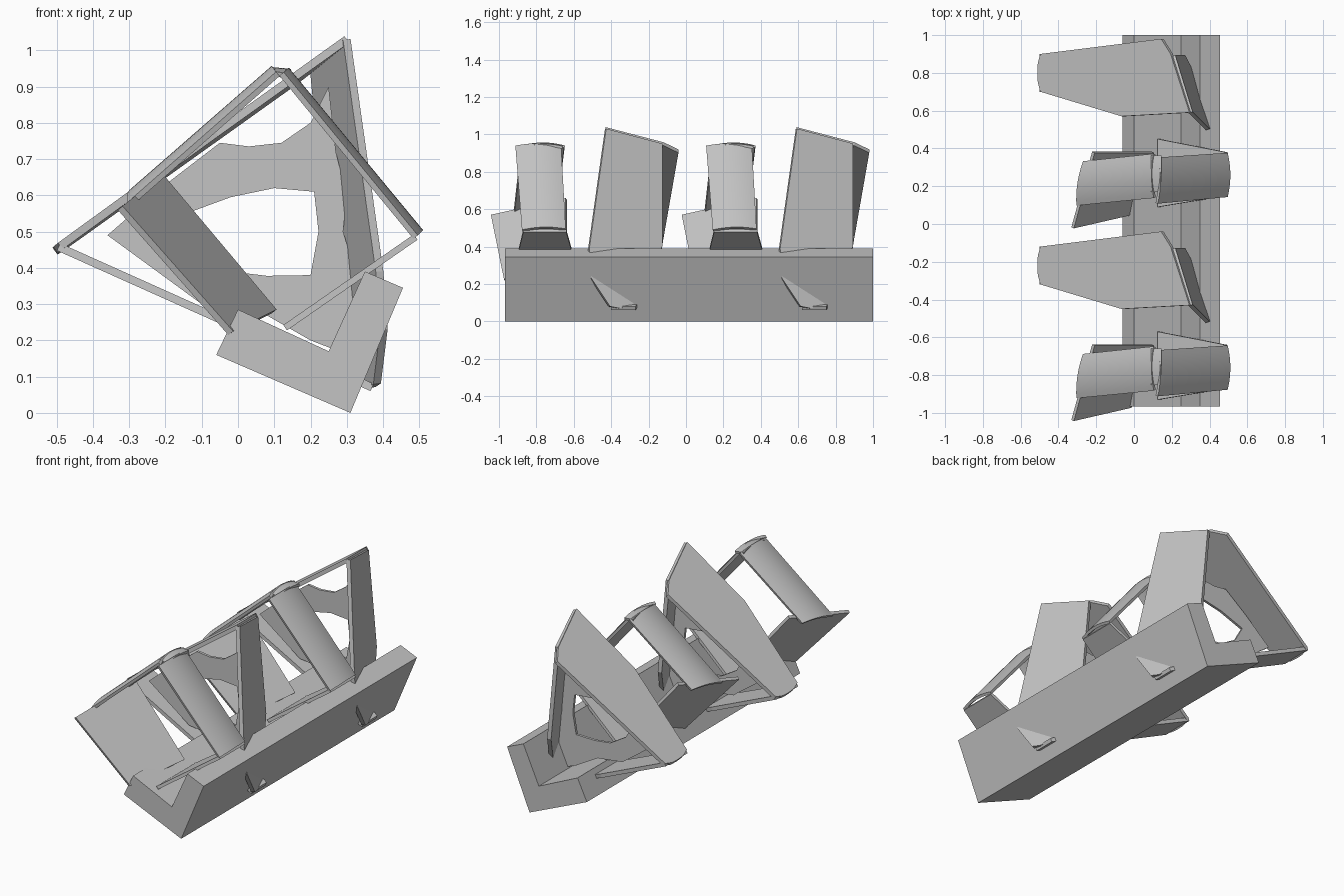
import bpy, bmesh
from mathutils import Vector

if "Cube" in bpy.data.objects:
    bpy.data.objects.remove(bpy.data.objects["Cube"], do_unlink=True)

GREY = (0.55, 0.55, 0.55, 1)
mat = bpy.data.materials.new("warm grey")
mat.use_nodes = True
mat.diffuse_color = GREY
mat.node_tree.nodes["Principled BSDF"].inputs["Base Color"].default_value = GREY
PERIOD = 1.02


def finish(name, bm, thick=0.0, repeat=True, smooth=False):
    mesh = bpy.data.meshes.new(name)
    bmesh.ops.recalc_face_normals(bm, faces=bm.faces[:])
    bm.to_mesh(mesh)
    bm.free()
    mesh.materials.append(mat)
    ob = bpy.data.objects.new(name, mesh)
    bpy.context.collection.objects.link(ob)
    if smooth:
        for p in mesh.polygons:
            p.use_smooth = True
    if thick:
        mod = ob.modifiers.new("thickness", 'SOLIDIFY')
        mod.thickness, mod.offset = thick, 0
    if smooth:
        mod = ob.modifiers.new("sharp rims", 'EDGE_SPLIT')
        mod.split_angle = 0.7
    if repeat:
        mod = ob.modifiers.new("second unit", 'ARRAY')
        mod.count = 2
        mod.use_relative_offset = False
        mod.use_constant_offset = True
        mod.constant_offset_displace = (0, -PERIOD, 0)
    return ob


def sheet(name, points, thick=0.022):
    """Flat plate from an outline."""
    bm = bmesh.new()
    bm.faces.new([bm.verts.new(p) for p in points])
    return finish(name, bm, thick)


def bowed(name, a0, a1, b0, b1, bulge, thick=0.016, n=10):
    """Plate between edges a and b, bowed outward across its width."""
    a0, a1, b0, b1, bulge = map(Vector, (a0, a1, b0, b1, bulge))
    bm = bmesh.new()
    rows = []
    for i in range(n + 1):
        t = i / n
        lift = bulge * (4 * t * (1 - t))
        rows.append([bm.verts.new(a0.lerp(a1, t) + lift), bm.verts.new(b0.lerp(b1, t) + lift)])
    for r, s in zip(rows, rows[1:]):
        bm.faces.new((r[0], r[1], s[1], s[0]))
    return finish(name, bm, thick, smooth=True)


# Long angle beam
profile = [(-.06, .16), (0, .285), (.25, .17), (.35, .39), (.455, .345), (.31, 0)]
bm = bmesh.new()
face = bm.faces.new([bm.verts.new((x, -.967, z)) for x, z in profile])
ext = bmesh.ops.extrude_face_region(bm, geom=[face])
bmesh.ops.translate(bm, vec=(0, 1.967, 0), verts=[v for v in ext["geom"] if isinstance(v, bmesh.types.BMVert)])
finish("angle_beam", bm, repeat=False)

# Triangular frame: sloping top plate, side plate, bottom plate
top = [(.3, .59), (-.06, .57), (-.49, .7), (-.503, .75), (-.505, .8), (-.503, .85),
       (-.49, .9), (.15, .98), (.2, .9)]
sheet("triangle_top_plate", [(x, y, 1.03 + .717 * (x - .3) - .03 * (y - .59)) for x, y in top])

side = [(.59, 1.03), (.5, .39), (.51, .23), (.61, .08), (.66, .07), (.73, .08), (.89, .4), (.89, .95)]
sheet("triangle_side_plate", [(.3 - .33 * (y - .59) - .095 * (z - 1.03), y, z) for y, z in side])

low = [(-.495, .7), (-.06, .66), (.37, .62), (.37, .75), (-.06, .87), (-.495, .9)]
sheet("triangle_bottom_plate", [(x, y, .46 - .448 * (x + .5)) for x, y in low])

# Web inside the triangle, with edge notches and a rounded opening
outer = [(-.36, .49), (-.2, .63), (-.05, .745), (.03, .735), (.12, .745), (.2, .8), (.25, .9),
         (.27, .72), (.3, .6), (.29, .5), (.32, .4), (.33, .15), (.2, .2), (.06, .28), (-.1, .3)]
hole = [(-.17, .54), (-.02, .595), (.1, .62), (.21, .61), (.222, .5), (.2, .38), (.08, .378), (-.02, .39), (-.12, .45)]
bm = bmesh.new()
edges = []
for loop in (outer, hole):
    vs = [bm.verts.new((x, .72, z)) for x, z in loop]
    edges += [bm.edges.new((v, vs[i - 1])) for i, v in enumerate(vs)]
bmesh.ops.triangle_fill(bm, edges=edges, use_beauty=True)
finish("triangle_web", bm, 0.015)

# Square frame: two bowed upper plates, two flat lower plates
bowed("square_upper_left", (-.3, .1, .575), (-.265, .33, .61), (.11, .14, .935), (.11, .37, .935), (-.012, 0, .016))
bowed("square_upper_right", (.12, .11, .935), (.12, .35, .935), (.49, .145, .485), (.49, .375, .49), (.014, 0, .012))
sheet("square_lower_left", [(-.325, -.02, .565), (-.215, .38, .655), (.1, .38, .28), (-.02, .05, .22)], .018)
sheet("square_lower_right", [(.49, .15, .485), (.49, .38, .485), (.13, .45, .235), (.13, .09, .235)], .018)

# Small cap over the ridge of the square frame
bowed("ridge_cap", (.09, .17, .935), (.09, .36, .935), (.145, .17, .93), (.145, .36, .93), (0, 0, .012), .014)
